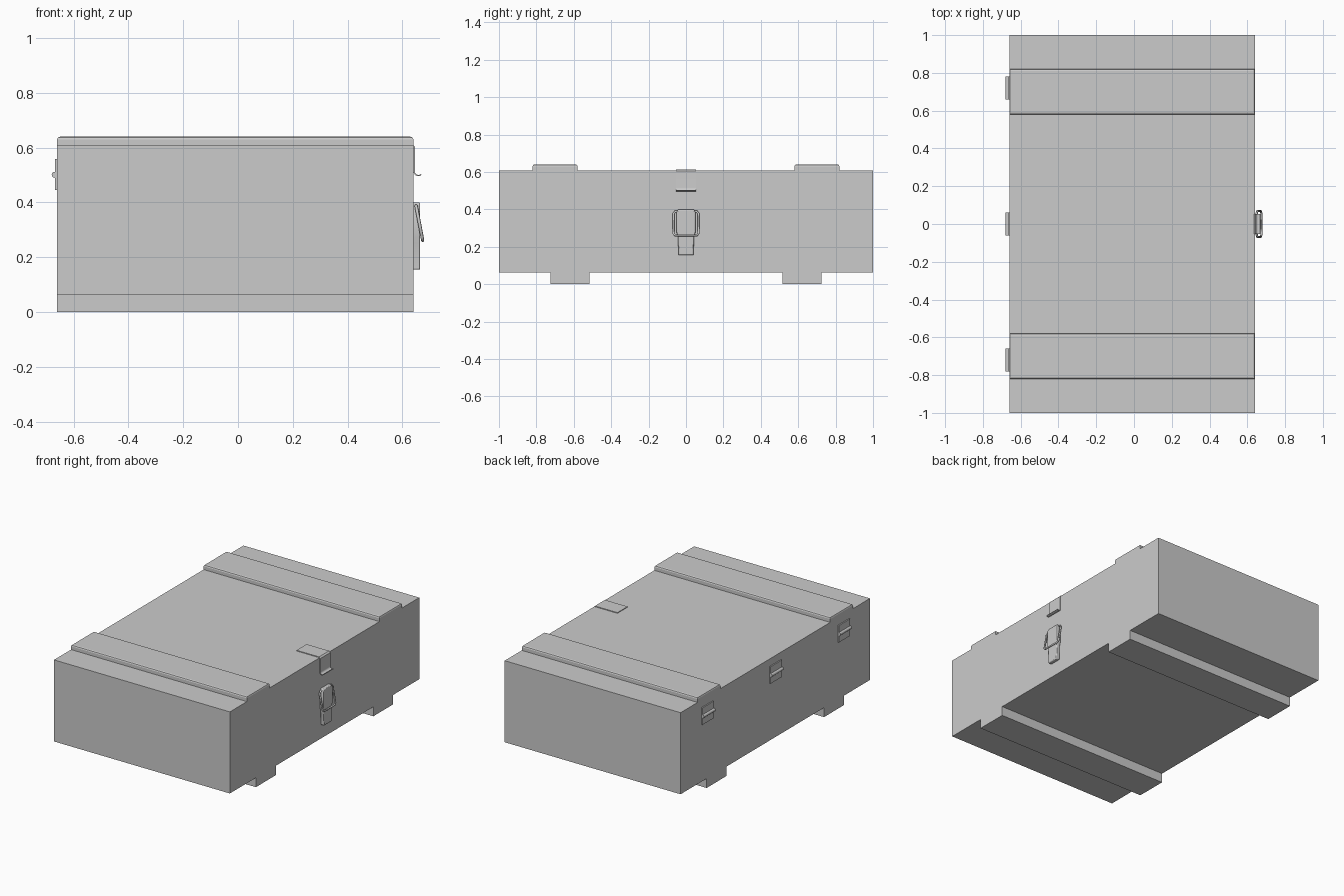
import bpy, bmesh, math
from mathutils import Vector

if "Cube" in bpy.data.objects:
    bpy.data.objects.remove(bpy.data.objects["Cube"])

X0, X1 = -0.66, 0.64   # crate sides
MID_X = (X0 + X1) / 2


def make_object(name, bm):
    bmesh.ops.recalc_face_normals(bm, faces=bm.faces[:])
    mesh = bpy.data.meshes.new(name)
    bm.to_mesh(mesh)
    bm.free()
    obj = bpy.data.objects.new(name, mesh)
    bpy.context.collection.objects.link(obj)
    return obj


def box(name, x, y, z):
    bm = bmesh.new()
    bmesh.ops.create_cube(bm, size=1)
    for v in bm.verts:
        v.co = [(a + b) / 2 + c * (b - a) for (a, b), c in zip((x, y, z), v.co)]
    return make_object(name, bm)


def prism(name, outline, direction):
    """Extrude a closed 3D outline along a direction."""
    bm = bmesh.new()
    face = bm.faces.new([bm.verts.new(p) for p in outline])
    ext = bmesh.ops.extrude_face_region(bm, geom=[face])["geom"]
    moved = [g for g in ext if isinstance(g, bmesh.types.BMVert)]
    bmesh.ops.translate(bm, verts=moved, vec=Vector(direction))
    return make_object(name, bm)


def bevel(obj, width, segments=1):
    mod = obj.modifiers.new("edge_bevel", "BEVEL")
    mod.width, mod.segments = width, segments
    mod.limit_method = "ANGLE"


def smooth(obj):
    bpy.ops.object.select_all(action="DESELECT")
    obj.select_set(True)
    bpy.context.view_layer.objects.active = obj
    bpy.ops.object.shade_smooth_by_angle(angle=math.radians(40))


# Crate body
box("crate_body", (X0, X1), (-1, 1), (0.063, 0.608))

# Runners under the crate and battens on the lid
for side, s in (("front", -1), ("back", 1)):
    ys = sorted((s * 0.515, s * 0.725))
    box(f"{side}_runner", (X0, X1), ys, (0, 0.066))
    yb = sorted((s * 0.58, s * 0.82))
    # Batten: only the top edges are chamfered
    bm = bmesh.new()
    bmesh.ops.create_cube(bm, size=1)
    for v in bm.verts:
        v.co = (MID_X + v.co.x * (X1 - X0), sum(yb) / 2 + v.co.y * 0.24,
                0.622 + v.co.z * 0.036)
    top = [e for e in bm.edges if all(v.co.z > 0.63 for v in e.verts)]
    bmesh.ops.bevel(bm, geom=top, offset=0.01, segments=2, profile=0.5, affect="EDGES")
    make_object(f"{side}_batten", bm)

# Hinges: flat plate with a round barrel
for name, y in (("front", -0.72), ("middle", 0), ("back", 0.72)):
    box(f"{name}_hinge_plate", (X0 - 0.008, X0 + 0.004), (y - 0.06, y + 0.06), (0.445, 0.558))
    ring = [(X0 - 0.009 + 0.011 * math.cos(a), y - 0.06, 0.501 + 0.011 * math.sin(a))
            for a in (2 * math.pi * i / 12 for i in range(12))]
    smooth(prism(f"{name}_hinge_barrel", ring, (0, 0.12, 0)))

# Hasp: bent strip over the lid edge ending in a curled hook
T = 0.005
path = [(0.47, 0.6105), (0.636, 0.6105), (0.643, 0.604), (0.643, 0.515)]
path += [(0.658 + 0.015 * math.cos(a), 0.513 + 0.015 * math.sin(a))
         for a in (math.radians(180 + d) for d in (15, 45, 75, 105, 135))]
pts = [Vector(p) for p in path]
left, right = [], []
for i, p in enumerate(pts):
    d = (pts[min(i + 1, len(pts) - 1)] - pts[max(i - 1, 0)]).normalized()
    n = Vector((-d.y, d.x)) * T / 2
    left.append(p + n)
    right.append(p - n)
smooth(prism("hasp_strip", [(p.x, -0.053, p.y) for p in left + right[::-1]], (0, 0.106, 0)))

# Latch lever: wide head tapering to a narrow tail
half = [(0.045, 0.155), (0.053, 0.265), (0.048, 0.40)]
half = [(0.040, 0.155), (0.043, 0.25), (0.050, 0.275), (0.050, 0.385), (0.042, 0.40)]
outline = [(0.638, y, z) for y, z in half] + [(0.638, -y, z) for y, z in half[::-1]]
lever = prism("latch_lever", outline, (0.027, 0, 0))
bevel(lever, 0.005, 2)
smooth(lever)

# Latch bail: rounded wire loop leaning outward at the bottom
corners = [(0.058, 0.388), (0.068, 0.375), (0.068, 0.272), (0.058, 0.261)]
loop = corners + [(-y, z) for y, z in corners[::-1]]
curve = bpy.data.curves.new("latch_bail", "CURVE")
curve.dimensions = "3D"
curve.bevel_depth = 0.006
curve.bevel_resolution = 1
spline = curve.splines.new("POLY")
spline.points.add(len(loop) - 1)
for p, (y, z) in zip(spline.points, loop):
    p.co = (0.650 + (0.388 - z) * 0.19, y, z, 1)
spline.use_cyclic_u = True
spline.use_smooth = True
bail = bpy.data.objects.new("latch_bail", curve)
bpy.context.collection.objects.link(bail)
